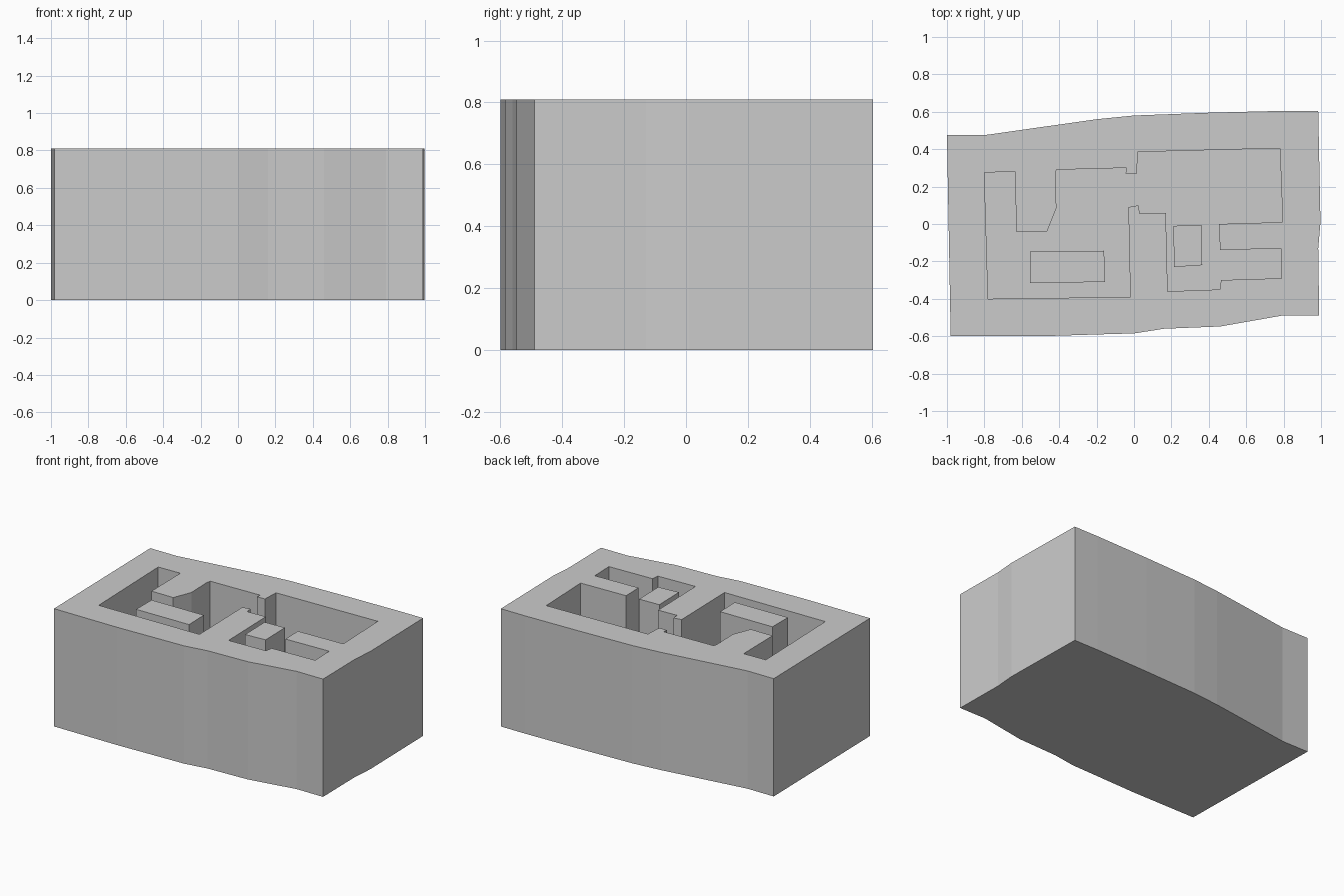
import bpy, bmesh

if "Cube" in bpy.data.objects:
    bpy.data.objects.remove(bpy.data.objects["Cube"])

HEIGHT = 0.81
FLOOR = 0.01

# Outline of the outer wall
outer = [(-0.98, -0.6), (-0.5, -0.6), (-0.18, -0.59), (0, -0.585), (0.16, -0.56),
         (0.46, -0.548), (0.79, -0.49), (0.99, -0.49), (0.985, -0.13), (0.997, 0.01),
         (0.985, 0.605), (0.8, 0.605), (0.4, 0.595), (0, 0.58), (-0.2, 0.56),
         (-0.8, 0.475), (-1, 0.475)]

# Outline of the connected rooms
rooms = [(-0.8, 0.275), (-0.635, 0.28), (-0.63, -0.04), (-0.465, -0.04), (-0.415, 0.085),
         (-0.42, 0.255), (-0.415, 0.29), (-0.04, 0.3), (-0.045, 0.27), (0.015, 0.27),
         (0.02, 0.385), (0.78, 0.405), (0.795, 0.01), (0.455, 0), (0.46, -0.14),
         (0.785, -0.13), (0.79, -0.29), (0.465, -0.3), (0.46, -0.35), (0.18, -0.36),
         (0.17, 0.06), (0.03, 0.055), (0.025, 0.1), (-0.03, 0.09), (-0.02, -0.39),
         (-0.78, -0.4)]

# Free-standing blocks inside the rooms
blocks = [[(-0.555, -0.315), (-0.155, -0.31), (-0.16, -0.143), (-0.555, -0.147)],
          [(0.215, -0.23), (0.365, -0.22), (0.36, -0.005), (0.21, -0.01)]]

bm = bmesh.new()


def ring(points, z):
    vs = [bm.verts.new((x, y, z)) for x, y in points]
    edges = [bm.edges.new((a, b)) for a, b in zip(vs, vs[1:] + vs[:1])]
    return vs, edges


def wall(points, z0, z1):
    low, low_edges = ring(points, z0)
    high, high_edges = ring(points, z1)
    for i in range(len(points)):
        j = (i + 1) % len(points)
        bm.faces.new((low[i], low[j], high[j], high[i]))
    return low, low_edges, high, high_edges


def fill(edges):
    bmesh.ops.triangle_fill(bm, use_beauty=True, use_dissolve=False, edges=edges)


# Outer shell with its underside
out_low, _, _, out_top = wall(outer, 0, HEIGHT)
bm.faces.new(out_low[::-1])

# Room walls and the rim between them and the shell
_, floor_edges, _, room_top = wall(rooms, FLOOR, HEIGHT)
fill(out_top + room_top)

# Blocks, then the floor around them
for b in blocks:
    _, low_edges, high, _ = wall(b, FLOOR, HEIGHT)
    bm.faces.new(high)
    floor_edges += low_edges
fill(floor_edges)

bmesh.ops.recalc_face_normals(bm, faces=bm.faces[:])
mesh = bpy.data.meshes.new("floor_plan_walls")
bm.to_mesh(mesh)
bm.free()
obj = bpy.data.objects.new("floor_plan_walls", mesh)
bpy.context.collection.objects.link(obj)
